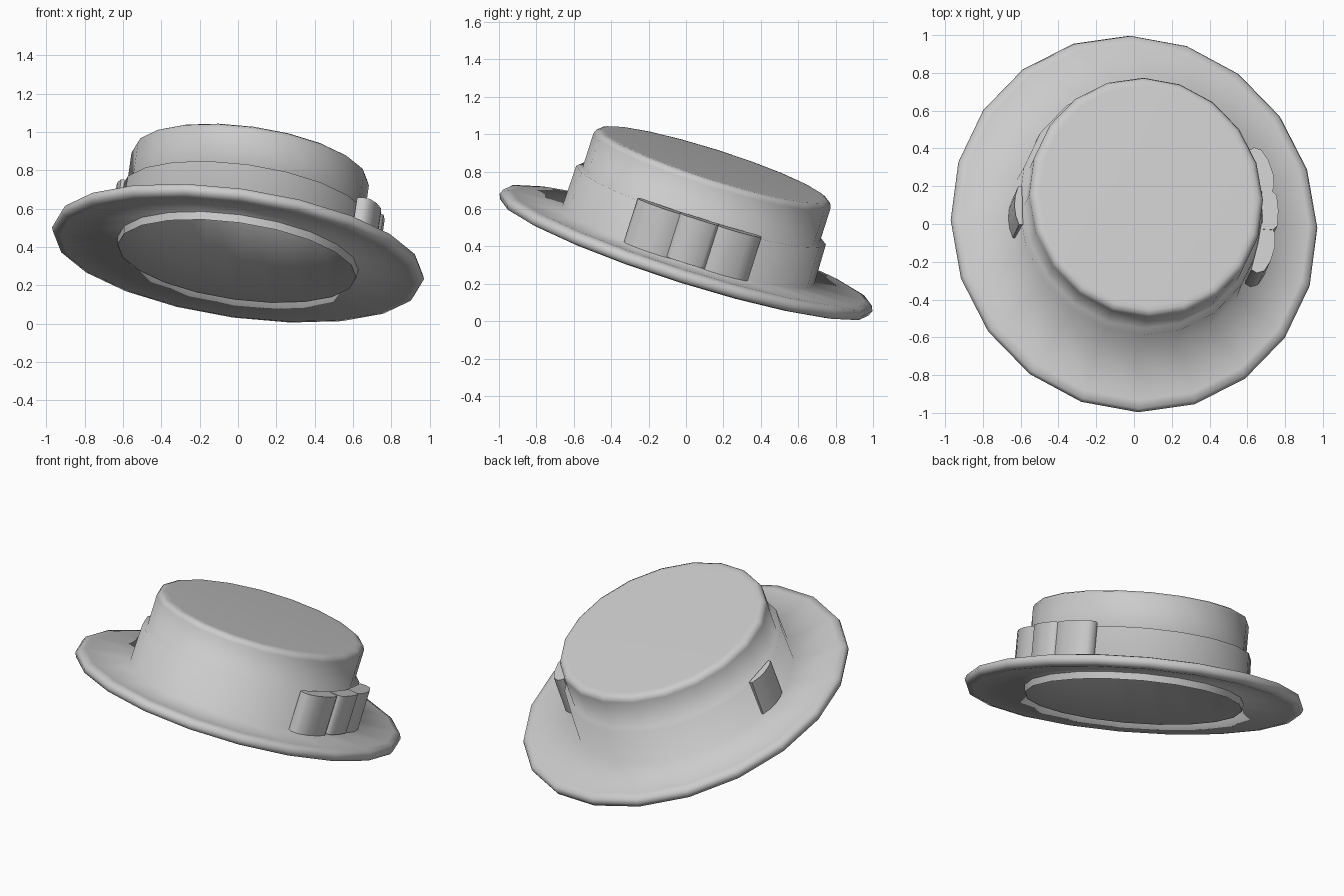
import bpy, bmesh, math
from mathutils import Vector, Matrix

if "Cube" in bpy.data.objects:
    bpy.data.objects.remove(bpy.data.objects["Cube"])

SIDES = 20
straw = bpy.data.materials.new("plain_grey")
straw.diffuse_color = (0.6, 0.6, 0.6, 1)
straw.use_nodes = True
straw.node_tree.nodes["Principled BSDF"].inputs["Base Color"].default_value = straw.diffuse_color

# Whole hat leans back and to the right
up = Vector((0.137, 0.30, 0.944)).normalized()
TILT = Matrix.Translation((0, 0, 0.367)) @ Vector((0, 0, 1)).rotation_difference(up).to_matrix().to_4x4()


def finish(name, bm, angle=None):
    bmesh.ops.recalc_face_normals(bm, faces=bm.faces)
    me = bpy.data.meshes.new(name)
    bm.to_mesh(me)
    bm.free()
    me.materials.append(straw)
    ob = bpy.data.objects.new(name, me)
    bpy.context.collection.objects.link(ob)
    ob.matrix_world = TILT
    bpy.ops.object.select_all(action='DESELECT')
    ob.select_set(True)
    bpy.context.view_layer.objects.active = ob
    if angle is None:
        bpy.ops.object.shade_smooth()
    else:
        bpy.ops.object.shade_smooth_by_angle(angle=math.radians(angle))
    return ob


def oval_lathe(name, profile, caps=False, angle=None):
    """Sweep (x radius, y radius, height) points around an oval."""
    bm = bmesh.new()
    rings = []
    for rx, ry, h in profile:
        rings.append([bm.verts.new((rx * math.cos(a), ry * math.sin(a), h))
                      for a in (2 * math.pi * i / SIDES for i in range(SIDES))])
    for a, b in zip(rings, rings[1:]):
        for i in range(SIDES):
            j = (i + 1) % SIDES
            bm.faces.new((a[i], a[j], b[j], b[i]))
    if caps:
        bm.faces.new(rings[0])
        bm.faces.new(rings[-1])
    return finish(name, bm, angle)


def ribbon(name, outline, low, high, flip=1):
    """Extrude a plan outline of (x, y) points between two heights."""
    bm = bmesh.new()
    bot = [bm.verts.new((x, y * flip, low)) for x, y in outline]
    top = [bm.verts.new((x, y * flip, high)) for x, y in outline]
    n = len(outline)
    for i in range(n):
        j = (i + 1) % n
        bm.faces.new((bot[i], bot[j], top[j], top[i]))
    bm.faces.new(bot)
    bm.faces.new(top)
    return finish(name, bm, 50)


# Hat body in one smooth skin: flat top, crown, band, brim, rim, lining
oval_lathe("hat_body", [
    (0.57, 0.61, 0.498), (0.595, 0.635, 0.497), (0.615, 0.655, 0.487),
    (0.625, 0.665, 0.465), (0.625, 0.665, 0.272),
    (0.653, 0.70, 0.268), (0.66, 0.705, 0.04),
    (0.93, 0.99, 0.037), (0.968, 1.034, 0.027), (0.98, 1.045, 0.0),
    (0.968, 1.034, -0.027), (0.93, 0.99, -0.036),
    (0.634, 0.674, -0.002), (0.627, 0.667, -0.043), (0.612, 0.652, 0.475)], caps=True)

# Sweat band edge showing under the brim
oval_lathe("sweat_band_edge", [(0.636, 0.676, 0.01), (0.629, 0.669, -0.044)], angle=50)

# Bow on the right side: two puffed loops and a knot
loop = [(0.64, 0.07), (0.685, 0.07), (0.712, 0.13), (0.71, 0.2),
        (0.685, 0.28), (0.65, 0.335), (0.61, 0.348), (0.58, 0.33), (0.62, 0.18)]
ribbon("bow_loop_front", loop, 0.04, 0.287, -1)
ribbon("bow_loop_back", loop, 0.04, 0.287)
knot = [(0.645, -0.105), (0.70, -0.108), (0.725, -0.085), (0.732, 0),
        (0.725, 0.085), (0.70, 0.108), (0.645, 0.105)]
ribbon("bow_knot", knot, 0.045, 0.29)

# Flat ribbon tab on the left side
tab = [(-0.635, -0.105), (-0.656, -0.105), (-0.672, -0.055), (-0.678, 0),
       (-0.672, 0.055), (-0.656, 0.105), (-0.635, 0.105)]
ribbon("ribbon_tab", tab, 0.045, 0.28)
